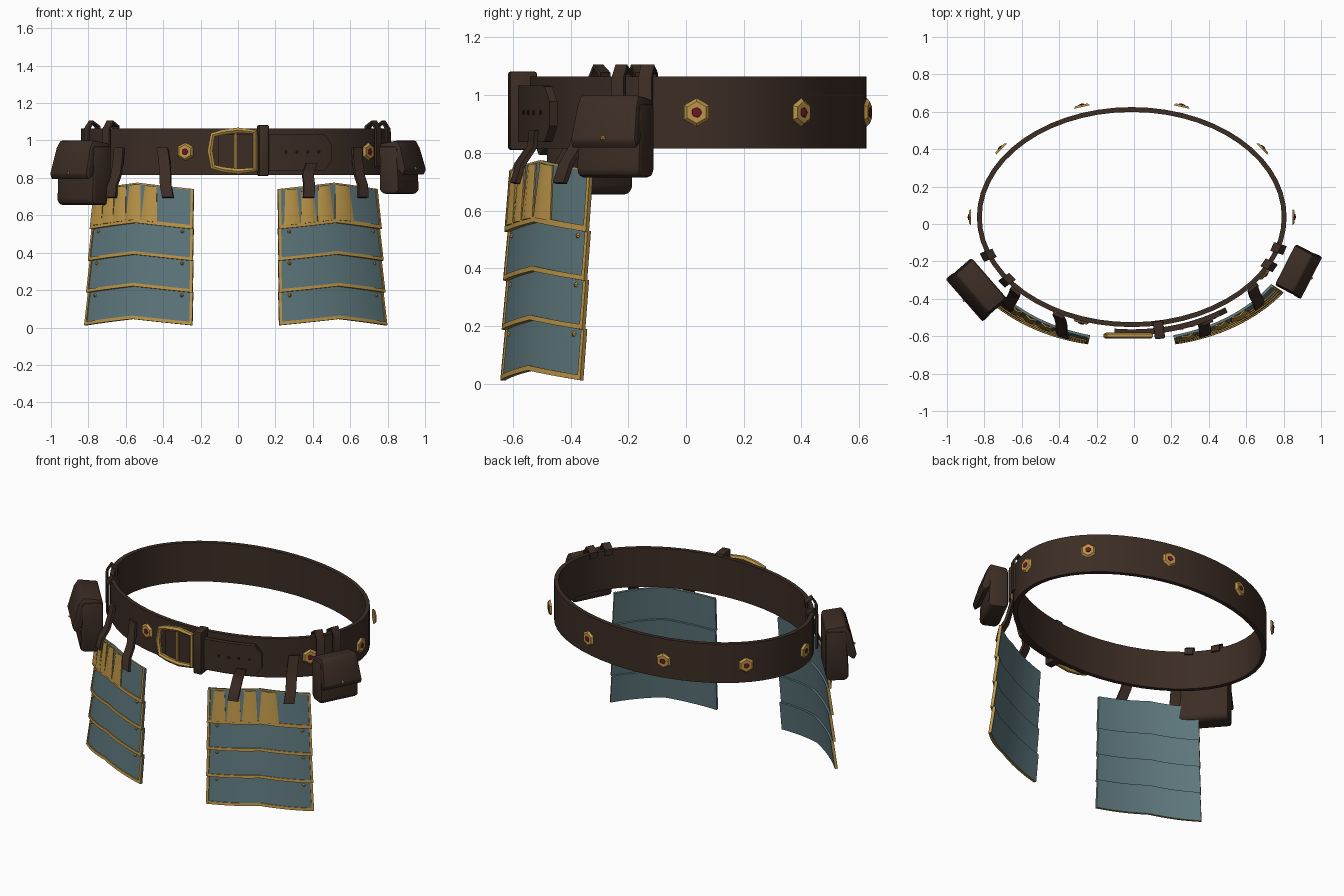
import bpy, bmesh
from math import cos, sin, acos, radians, pi
from mathutils import Matrix, Vector

if "Cube" in bpy.data.objects:
    bpy.data.objects.remove(bpy.data.objects["Cube"])

CX, CY, RX, RY = -0.012, 0.037, 0.815, 0.575
parts = []


def material(name, r, g, b):
    m = bpy.data.materials.new(name)
    m.use_nodes = True
    m.diffuse_color = (r, g, b, 1)
    m.node_tree.nodes["Principled BSDF"].inputs["Base Color"].default_value = (r, g, b, 1)
    return m


LEATHER = material("brown leather", 0.045, 0.026, 0.018)
STEEL = material("blue grey steel", 0.108, 0.182, 0.2)
GOLD = material("gold", 0.50, 0.30, 0.065)
RED = material("red gem", 0.16, 0.008, 0.02)
DARK = material("dark holes", 0.012, 0.007, 0.005)


# Positions around the waist: angle, outward offset and height
def waist(t, off, z):
    return Vector((CX + (RX + off) * cos(t), CY + (RY + off) * sin(t), z))


def angle_at(x):
    return -acos((x - CX) / RX)


def outward(n, origin):
    up = Vector((0, 0, 1))
    m = Matrix((up.cross(n), up, n)).transposed().to_4x4()
    m.translation = origin
    return m


def frame(t, off, z):
    return outward(Vector((cos(t) / RX, sin(t) / RY, 0)).normalized(), waist(t, off, z))


def finish(name, bm, mat):
    me = bpy.data.meshes.new(name)
    bm.to_mesh(me)
    bm.free()
    me.materials.append(mat)
    ob = bpy.data.objects.new(name, me)
    bpy.context.collection.objects.link(ob)
    parts.append(ob)
    return ob


# Thick sheet through a surface function of u and v
def sheet(name, f, nu, nv, thick, mat):
    bm = bmesh.new()
    g = [[bm.verts.new(f(i / nu, j / nv)) for j in range(nv + 1)] for i in range(nu + 1)]
    for i in range(nu):
        for j in range(nv):
            bm.faces.new((g[i][j], g[i + 1][j], g[i + 1][j + 1], g[i][j + 1]))
    bmesh.ops.remove_doubles(bm, verts=bm.verts, dist=0.0001)
    s = finish(name, bm, mat).modifiers.new("thickness", "SOLIDIFY")
    s.thickness, s.offset = thick, 0


# Side profile of (depth, height) extruded along the length
def prism(name, profile, length, m, mat, bevel, taper=1.0):
    bm = bmesh.new()
    top = max(p[1] for p in profile)
    low = min(p[1] for p in profile)
    ends = []
    for s in (-0.5, 0.5):
        ends.append([bm.verts.new(m @ Vector((s * length * (taper + (1 - taper) * (z - low) / (top - low)), z, d)))
                     for d, z in profile])
    n = len(profile)
    bm.faces.new(ends[0])
    bm.faces.new(ends[1][::-1])
    for i in range(n):
        k = (i + 1) % n
        bm.faces.new((ends[0][i], ends[1][i], ends[1][k], ends[0][k]))
    bmesh.ops.recalc_face_normals(bm, faces=bm.faces)
    b = finish(name, bm, mat).modifiers.new("rounding", "BEVEL")
    b.width, b.segments = bevel, 2


# Strap following a path of (offset, height), leaning sideways by an angle
def strap(name, t, path, width, thick=0.012, lean=0.0):
    def f(u, v):
        off, z = path[round(v * (len(path) - 1))]
        m = frame(t + lean * v, off, z)
        return m.translation + m.col[0].xyz * (u - 0.5) * width
    sheet(name, f, 1, len(path) - 1, thick, LEATHER)


def cone(name, m, r1, r2, depth, sides, mat):
    bm = bmesh.new()
    bmesh.ops.create_cone(bm, cap_ends=True, segments=sides, radius1=r1, radius2=r2,
                          depth=depth, matrix=m)
    finish(name, bm, mat)


# Main belt
sheet("belt", lambda u, v: waist(u * 2 * pi, 0, 0.815 + 0.25 * v), 56, 1, 0.026, LEATHER)

# Belt tongue with a chamfered tip, and its holes
T0, T1 = angle_at(-0.10), angle_at(0.47)


def tongue(u, v):
    tip = max(0, (u - 0.93) / 0.07)
    return waist(T0 + (T1 - T0) * u, 0.04, 0.935 + (v - 0.5) * (0.195 - 0.11 * tip))


sheet("belt_tongue", tongue, 30, 1, 0.03, LEATHER)
for i in range(4):
    cone("tongue_hole", frame(angle_at(0.24 + 0.055 * i), 0.055, 0.94), 0.009, 0.009, 0.004, 8, DARK)

# Keeper loop around tongue and belt
prism("keeper_loop", [(-0.035, -0.135), (0.06, -0.135), (0.06, 0.137), (-0.035, 0.137)],
      0.055, frame(angle_at(0.128), 0.025, 0.945), LEATHER, 0.008)

# Buckle frame and bar
curve = bpy.data.curves.new("buckle_frame", "CURVE")
curve.dimensions = "3D"
curve.bevel_depth, curve.bevel_resolution = 0.016, 1
outline = [(-0.15, 0), (-0.135, 0.085), (-0.08, 0.1), (0, 0.11), (0.09, 0.1)]
outline += [(0.09, -0.1), (0, -0.11), (-0.08, -0.1), (-0.135, -0.085)]
sp = curve.splines.new("POLY")
sp.points.add(len(outline) - 1)
sp.use_cyclic_u = True
for p, (x, z) in zip(sp.points, outline):
    p.co = (x, -0.597, 0.945 + z, 1)
curve.materials.append(GOLD)
buckle = bpy.data.objects.new("buckle_frame", curve)
bpy.context.collection.objects.link(buckle)
parts.append(buckle)
cone("buckle_bar", Matrix.Translation((-0.012, -0.597, 0.945)), 0.008, 0.008, 0.2, 6, GOLD)

# Jewelled studs spaced evenly around the belt
for deg, off in ((0, 0.05), (36, 0.05), (72, 0.05), (108, 0.05), (144, 0.05), (180, 0.05),
                 (-109, 0.018), (-31, 0.018)):
    m = frame(radians(deg), off, 0.94)
    cone("stud", m, 0.05, 0.038, 0.012, 6, GOLD)
    bm = bmesh.new()
    bmesh.ops.create_icosphere(bm, subdivisions=1, radius=0.02,
                               matrix=m @ Matrix.Translation((0, 0, 0.005)) @ Matrix.Diagonal((1, 1, 0.4, 1)))
    finish("stud_gem", bm, RED)


# Pouches with a flared flap, a clasp and two belt loops
def pouch(side, x, y, yaw, length, depth, low, flap_low, loops):
    m = outward(Vector((cos(yaw), sin(yaw), 0)), (x, y, 0))
    d = depth / 2
    prism(side + "_pouch_body", [(-d, low + 0.02), (-d, 0.97), (d * 0.5, 0.97), (d * 0.65, low + 0.02),
                                 (d * 0.4, low), (-d * 0.7, low)], length * 0.93, m, LEATHER, 0.015)
    prism(side + "_pouch_flap", [(-d, 0.96), (-d * 0.9, 0.985), (d * 0.45, 1.0), (d * 0.75, 0.96),
                                 (d * 1.2, flap_low + 0.03), (d * 1.0, flap_low), (d * 0.5, flap_low + 0.03),
                                 (d * 0.3, 0.95)], length * 0.86, m, LEATHER, 0.008, 1.12)
    cone(side + "_pouch_clasp", m @ Matrix.Translation((0, flap_low + 0.035, d * 1.2)), 0.012, 0.004, 0.012, 6, GOLD)
    for lx in loops:
        strap(side + "_pouch_loop", angle_at(lx), [(0.035, 0.86), (0.035, 1.06), (0.01, 1.1), (-0.025, 1.075),
                                                   (-0.025, 1.04)], 0.05)


pouch("right", -0.835, -0.345, radians(221), 0.315, 0.165, 0.655, 0.79, (-0.775, -0.675))
pouch("left", 0.873, -0.25, radians(-27), 0.265, 0.145, 0.715, 0.815, (0.718, 0.768))


# Hip guards: four overlapping plates with gold trim
TOPS = [0.74, 0.53, 0.36, 0.19, 0.015]


def guard(side, mirror, ribs):
    def surface(row, lift):
        z0, z1 = TOPS[row], TOPS[row + 1]

        def f(u, v):
            t = radians(-75.6 + 42.2 * u)
            z = z0 + (z1 - z0) * v
            off = 0.083 + (0.02 + 0.03 * u) * (0.74 - z) / 0.72 + 0.012 * v + lift
            return waist(pi - t if mirror else t, off, z + 0.034 * (1 - abs(2 * u - 1)))
        return f

    for row in range(4):
        face, trim = surface(row, 0), surface(row, 0.004)
        sheet(side + "_guard_plate", lambda u, v: face(u, v * 1.02), 16, 4, 0.012, STEEL)
        sheet(side + "_guard_lower_trim", lambda u, v: trim(u, 0.92 + 0.1 * v), 16, 1, 0.016, GOLD)
        for edge in (0, 0.977):
            sheet(side + "_guard_side_trim", lambda u, v: trim(edge + 0.023 * u, v), 1, 4, 0.016, GOLD)
        for u in (0.09, 0.91):
            if row:
                t = radians(-75.6 + 42.2 * u)
                m = frame(pi - t if mirror else t, 0, 0)
                m.translation = surface(row, 0.009)(u, 0.14)
                cone(side + "_guard_rivet", m, 0.013, 0.002, 0.012, 5, GOLD)
    top = surface(0, 0.002)
    sheet(side + "_guard_top_trim", lambda u, v: top(u, 0.03 * v), 16, 1, 0.012, GOLD)

    # Fan of creased gold ribs on the top plate
    for c, wide in ribs:
        def rib(u, v):
            width = wide * (0.8 + 0.3 * v)
            return surface(0, 0.008 + 0.01 * (1 - abs(2 * u - 1)))(c + (u - 0.5) * width, 0.04 + 0.9 * v)
        sheet(side + "_guard_rib", rib, 2, 3, 0.008, GOLD)


guard("left", False, [(0.11, 0.12), (0.25, 0.12), (0.40, 0.13), (0.58, 0.17)])
guard("right", True, [(0.92, 0.12), (0.79, 0.12), (0.66, 0.12), (0.52, 0.13), (0.37, 0.13)])

# Straps hanging the guards from the belt
for x, off, lean in ((0.365, 0.06, -0.05), (0.62, 0.02, -0.07), (-0.395, 0.02, 0.09), (-0.62, 0.02, 0.05)):
    strap("guard_strap", angle_at(x), [(off, 0.96 if off < 0.05 else 0.88), (0.035, 0.9) if off < 0.05 else (0.06, 0.85),
                                       (0.06, 0.82), (0.1, 0.76), (0.118, 0.695)], 0.062, 0.016, lean)

# Apply modifiers and shade smooth with sharp edges kept
bpy.ops.object.select_all(action="DESELECT")
for ob in parts:
    ob.select_set(True)
bpy.context.view_layer.objects.active = parts[0]
bpy.ops.object.convert(target="MESH")
bpy.ops.object.shade_smooth_by_angle(angle=radians(35))
